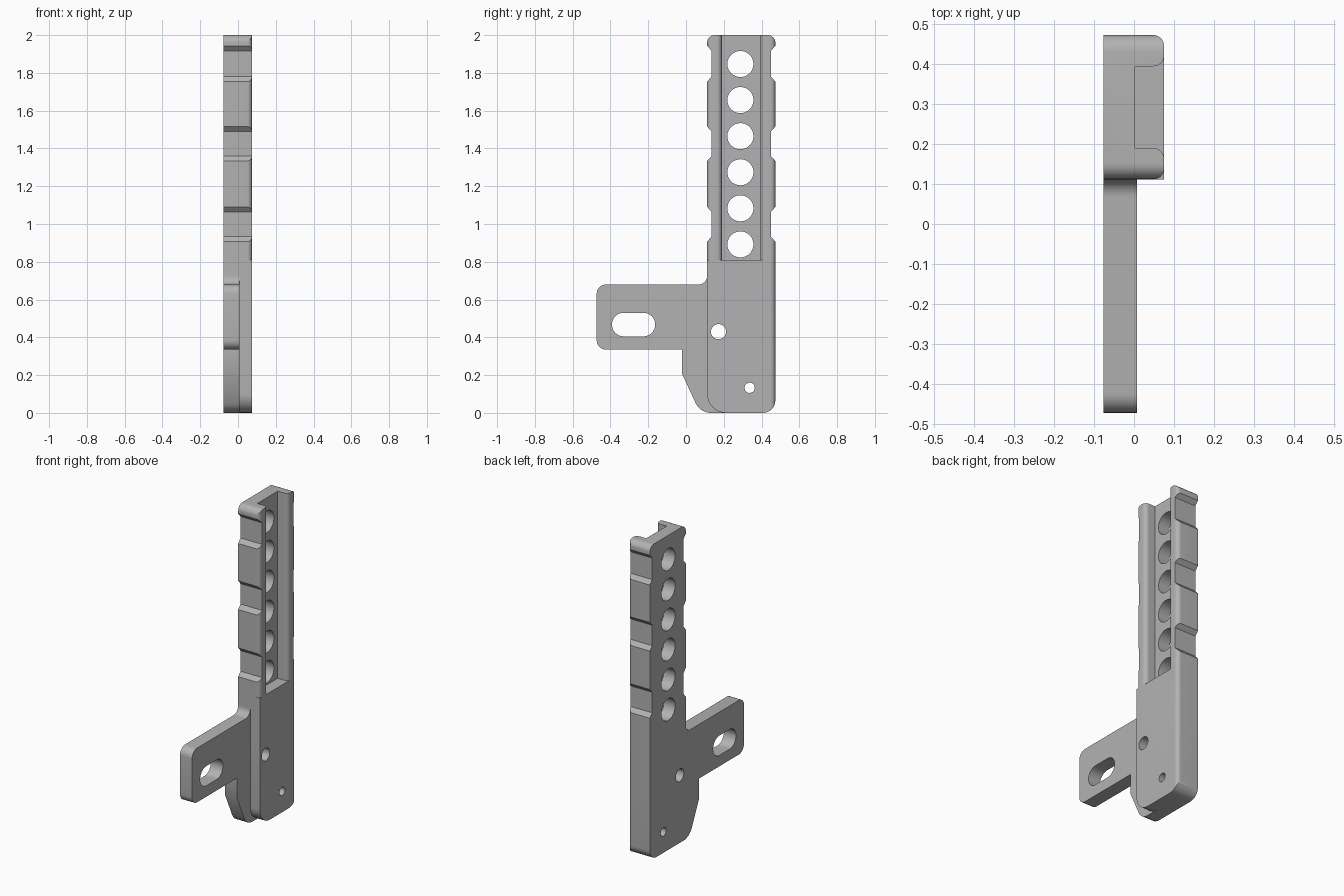
import bpy
import bmesh
import math
from mathutils import Vector

cube = bpy.data.objects.get("Cube")
if cube:
    bpy.data.objects.remove(cube, do_unlink=True)

grey = bpy.data.materials.new("light_grey")
grey.use_nodes = True
colour = (0.45, 0.45, 0.45, 1)
grey.diffuse_color = colour
grey.node_tree.nodes["Principled BSDF"].inputs["Base Color"].default_value = colour

X0, X1 = -0.077, 0.075      # back and open side of the channel
Y0, Y1 = 0.112, 0.473       # front and rear edge of the upright
SHELF = 0.81                # where the channel starts
STEPS = 8


def rounded(corners):
    """Outline from (u, v, radius) corners, each filleted by its radius."""
    out = []
    for i, (u, v, r) in enumerate(corners):
        p = Vector((u, v))
        if r == 0:
            out.append(p)
            continue
        a = (Vector(corners[i - 1][:2]) - p).normalized()
        b = (Vector(corners[(i + 1) % len(corners)][:2]) - p).normalized()
        half = a.angle(b) / 2
        centre = p + (a + b).normalized() * r / math.sin(half)
        start = p + a * r / math.tan(half) - centre
        end = p + b * r / math.tan(half) - centre
        sweep = start.angle(end)
        for k in range(STEPS + 1):
            t = k / STEPS
            out.append(centre + (start * math.sin((1 - t) * sweep)
                                 + end * math.sin(t * sweep)) / math.sin(sweep))
    return out


def prism(name, outline, axis, low, high):
    """Extrude an outline: (y, z) along x, or (x, y) along z."""
    def place(p, d):
        return (d, p.x, p.y) if axis == "x" else (p.x, p.y, d)
    bm = bmesh.new()
    face = bm.faces.new([bm.verts.new(place(p, low)) for p in outline])
    ext = bmesh.ops.extrude_face_region(bm, geom=[face])
    shift = Vector(place(Vector((0, 0)), high - low))
    bmesh.ops.translate(bm, vec=shift,
                        verts=[g for g in ext["geom"] if isinstance(g, bmesh.types.BMVert)])
    bmesh.ops.recalc_face_normals(bm, faces=bm.faces)
    mesh = bpy.data.meshes.new(name)
    bm.to_mesh(mesh)
    bm.free()
    mesh.materials.append(grey)
    ob = bpy.data.objects.new(name, mesh)
    bpy.context.collection.objects.link(ob)
    return ob


def combine(target, tool, operation):
    mod = target.modifiers.new(operation, "BOOLEAN")
    mod.operation = operation
    mod.solver = "EXACT"
    mod.object = tool
    bpy.context.view_layer.objects.active = target
    bpy.ops.object.modifier_apply(modifier=mod.name)
    bpy.data.objects.remove(tool, do_unlink=True)


def circle(y, z, r, n=40):
    return [Vector((y + r * math.cos(2 * math.pi * k / n),
                    z + r * math.sin(2 * math.pi * k / n))) for k in range(n)]


# Solid lower block with a rounded rear edge
R = 0.026
bracket = prism("channel_bracket", rounded([
    (X0, Y0, 0), (X1, Y0, 0), (X1, Y1, R), (X0, Y1, 0)]), "z", 0, SHELF)

# Channel above it, with rounded lips
FLOOR = 0.003
channel = prism("channel", rounded([
    (X0, Y0, 0), (X1, Y0, R), (X1, 0.19, R), (FLOOR, 0.19, 0),
    (FLOOR, 0.395, 0), (X1, 0.395, R), (X1, Y1, R), (X0, Y1, 0)]),
    "z", SHELF - 0.1, 2)
combine(bracket, channel, "UNION")

# Side silhouette with sloped grip notches on both edges
DEPTH, SLOPE = 0.023, 0.026
notches = [(0.907, 1.09 + SLOPE - 0.026), (1.334, 1.517), (1.754, 1.945)]
notches = [(0.907, 1.09), (1.334, 1.516), (1.754, 1.943)]


def edge(y, inward):
    pts = []
    for low, high in notches:
        pts += [(y, low, 0), (y + inward, low + SLOPE, 0),
                (y + inward, high - SLOPE, 0), (y, high, 0)]
    return pts


silhouette = ([(Y0, 0, 0.1), (Y1, 0, 0.065)] + edge(Y1, -DEPTH)
              + [(Y1, 2, 0.04), (Y0, 2, 0.04)] + edge(Y0, DEPTH)[::-1])
combine(bracket, prism("silhouette", rounded(silhouette), "x", -0.2, 0.2), "INTERSECT")

# Thin side arm with its lower tongue
arm = prism("side_arm", rounded([
    (-0.473, 0.335, 0.05), (-0.02, 0.335, 0), (-0.02, 0.205, 0),
    (0.075, 0, 0.09), (0.3, 0, 0), (0.3, 0.75, 0), (Y0, 0.75, 0),
    (Y0, 0.68, 0.045), (-0.473, 0.68, 0.05)]), "x", X0, 0.008)
combine(bracket, arm, "UNION")

# Row of large holes, two screw holes and the slot
holes = [circle(0.288, 0.892 + 0.191 * i, 0.069) for i in range(6)]
holes += [circle(0.172, 0.43, 0.04), circle(0.337, 0.133, 0.027)]
holes.append(rounded([(-0.392, 0.405, 0.062), (-0.163, 0.405, 0.062),
                      (-0.163, 0.53, 0.062), (-0.392, 0.53, 0.062)]))
for outline in holes:
    combine(bracket, prism("hole", outline, "x", -0.2, 0.2), "DIFFERENCE")

# Smooth curved faces, sharp edges
bpy.ops.object.select_all(action="DESELECT")
bracket.select_set(True)
bpy.context.view_layer.objects.active = bracket
bpy.ops.object.shade_smooth_by_angle(angle=math.radians(25))
